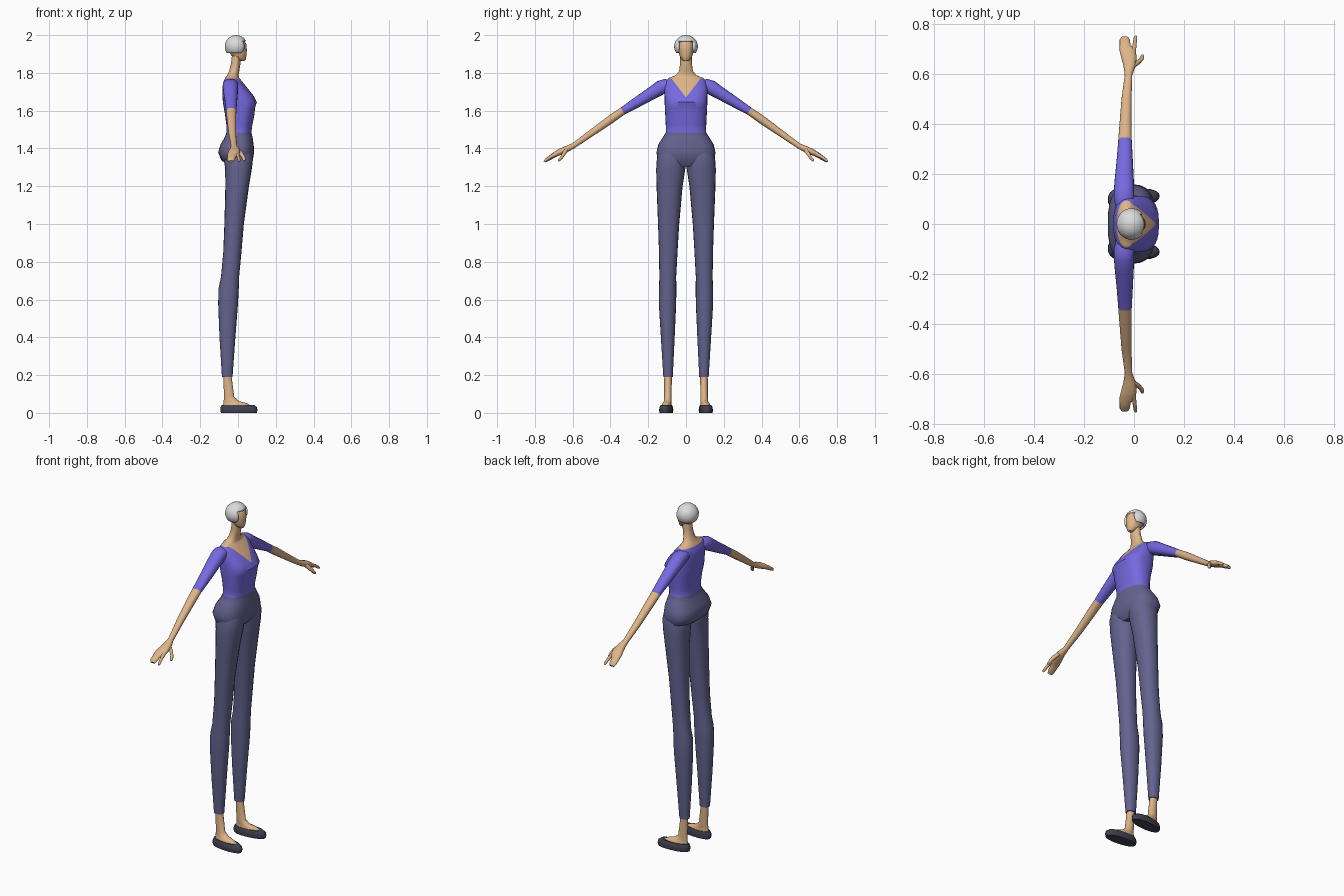
import bpy, bmesh, math
from mathutils import Vector


def material(name, hexcode):
    rgb = [int(hexcode[i:i + 2], 16) / 255 for i in (0, 2, 4)]
    m = bpy.data.materials.new(name)
    m.diffuse_color = [((c + .055) / 1.055) ** 2.4 if c > .04 else c / 12.92 for c in rgb] + [1]
    return m


SKIN = material("skin", "DEB488")
SHIRT = material("violet shirt", "7669E0")
PANTS = material("slate trousers", "65638F")
SHOE = material("dark shoe", "40404F")
HAIR = material("silver hair", "DCDCDC")


def finish(name, bm, mats, mirror=False, angle=45):
    bmesh.ops.recalc_face_normals(bm, faces=bm.faces)
    me = bpy.data.meshes.new(name)
    bm.to_mesh(me)
    bm.free()
    ob = bpy.data.objects.new(name, me)
    bpy.context.collection.objects.link(ob)
    for m in mats:
        me.materials.append(m)
    bpy.ops.object.select_all(action='DESELECT')
    ob.select_set(True)
    bpy.context.view_layer.objects.active = ob
    bpy.ops.object.shade_smooth_by_angle(angle=math.radians(angle))
    if mirror:
        mod = ob.modifiers.new("mirror", 'MIRROR')
        mod.use_axis = (False, True, False)
    return ob


def loft(rings, segs=20):
    """Skin superellipse rings (centre, u, v, exponent) and cap both ends."""
    bm = bmesh.new()
    loops = []
    for c, u, v, n in rings:
        loop = []
        for i in range(segs):
            a = 2 * math.pi * i / segs
            ca, sa = math.cos(a), math.sin(a)
            p = Vector(c) + Vector(u) * math.copysign(abs(ca) ** (2 / n), ca) \
                + Vector(v) * math.copysign(abs(sa) ** (2 / n), sa)
            loop.append(bm.verts.new(p))
        loops.append(loop)
    for a, b in zip(loops, loops[1:]):
        for i in range(segs):
            j = (i + 1) % segs
            bm.faces.new((a[i], a[j], b[j], b[i]))
    bm.faces.new(loops[0])
    bm.faces.new(loops[-1])
    return bm


def level(z, x0, x1, y0, y1, n=2.0):
    """Horizontal ring from its extents."""
    return (((x0 + x1) / 2, (y0 + y1) / 2, z), ((x1 - x0) / 2, 0, 0), (0, (y1 - y0) / 2, 0), n)


def across(x, y, z, rx, r, n=2.2):
    """Ring across the sloping arm."""
    return ((x, y, z), (rx, 0, 0), (0, .57 * r, .82 * r), n)


def cut(bm, co, no):
    bmesh.ops.bisect_plane(bm, geom=bm.verts[:] + bm.edges[:] + bm.faces[:], dist=1e-5,
                           plane_co=co, plane_no=no)


# torso with pelvis and neck
torso = [(1.305, -.05, .055, .11, 2.2), (1.34, -.09, .079, .152, 2.5), (1.38, -.105, .085, .156, 2.6),
         (1.42, -.093, .083, .147, 2.5), (1.46, -.07, .077, .122, 2.3), (1.485, -.061, .071, .107, 2.3),
         (1.52, -.061, .075, .107, 2.3), (1.58, -.069, .087, .110, 2.4), (1.615, -.075, .09, .112, 2.6),
         (1.645, -.08, .1, .113, 2.7), (1.68, -.083, .082, .114, 2.5), (1.72, -.083, .05, .114, 2.4),
         (1.755, -.077, .022, .11, 2.3), (1.774, -.067, .006, .09, 2.1), (1.787, -.058, .002, .055, 2),
         (1.81, -.047, .007, .037, 2), (1.85, -.037, .013, .031, 2), (1.91, -.03, .015, .03, 2)]
bm = loft([level(z, x0, x1, -ry, ry, n) for z, x0, x1, ry, n in torso], 28)
SLOPE = 1.3
cut(bm, (0, 0, 1.77), (0, 0, 1))
for s in (1, -1):                     # V neckline
    cut(bm, (0, 0, 1.67), (0, -s * SLOPE, 1))
for f in bm.faces:
    c = f.calc_center_median()
    neck = c.z > 1.77 or (c.x > -.03 and c.z > 1.67 + SLOPE * abs(c.y))
    f.material_index = 1 if neck else 2 if c.z < 1.485 else 0
finish("torso", bm, [SHIRT, SKIN, PANTS])

# trouser legs
legs = [(.19, -.085, -.029, .07, .12), (.4, -.098, -.014, .06, .133), (.58, -.105, 0, .052, .144),
        (.66, -.103, .004, .051, .143), (.72, -.09, .006, .052, .141), (.85, -.078, .018, .045, .143),
        (1.0, -.072, .031, .036, .148), (1.2, -.067, .058, .018, .156), (1.29, -.068, .073, .004, .158),
        (1.35, -.075, .08, .003, .154), (1.4, -.06, .07, .01, .14)]
finish("trouser_leg", loft([level(*r, 2.2) for r in legs]), [PANTS], True)


def splay(bm):
    """Turn the toes a little outwards."""
    for v in bm.verts:
        if v.co.z < .06:
            v.co.y += .07 * (v.co.x + .05)
    return bm


# bare ankle and instep
foot = [(.015, -.08, .07, .072, .126), (.042, -.079, .064, .073, .125), (.052, -.077, .045, .076, .121),
        (.062, -.076, .005, .077, .117), (.085, -.074, -.02, .076, .116), (.2, -.078, -.035, .075, .115)]
finish("foot", splay(loft([level(*r) for r in foot])), [SKIN], True)

# flat slip-on shoe
shoe = [(0, -.09, .1, .066, .136), (.015, -.094, .103, .064, .138), (.03, -.092, .1, .066, .136),
        (.042, -.086, .084, .071, .129)]
finish("shoe", splay(loft([level(*r, 2.2) for r in shoe])), [SHOE], True)

# arm with half sleeve, wrist and mitten of three fingers
arm = [(-.04, .065, 1.742, .03, .026), (-.04, .095, 1.738, .04, .036), (-.04, .13, 1.724, .041, .039),
       (-.039, .18, 1.693, .038, .034), (-.037, .26, 1.644, .032, .028), (-.036, .335, 1.598, .027, .021),
       (-.034, .4, 1.553, .024, .022), (-.03, .5, 1.482, .02, .018), (-.022, .595, 1.415, .015, .014),
       (-.018, .632, 1.397, .024, .017), (-.02, .665, 1.382, .031, .017), (-.025, .69, 1.37, .032, .014),
       (-.035, .715, 1.354, .022, .012), (-.037, .737, 1.34, .02, .01), (-.037, .747, 1.331, .014, .006)]
bm = loft([across(*r) for r in arm])
for f in bm.faces:
    f.material_index = 1 if f.calc_center_median().y > .335 else 0
finish("arm", bm, [SHIRT, SKIN], True)

# forefinger and thumb
finger = [(-.003, .68, 1.375, .01, .011), (.002, .715, 1.357, .008, .009), (.006, .745, 1.336, .007, .007),
          (.007, .752, 1.33, .004, .004)]
thumb = [(-.005, .63, 1.395, .011, .012), (.014, .645, 1.375, .012, .011), (.028, .658, 1.354, .01, .009),
         (.033, .67, 1.34, .008, .007), (.034, .676, 1.334, .004, .004)]
for name, rows in (("forefinger", finger), ("thumb", thumb)):
    finish(name, loft([across(*r) for r in rows], 10), [SKIN], True)

# head
head = [(1.862, .01, .034, .012), (1.872, -.01, .041, .023), (1.89, -.035, .044, .034),
        (1.92, -.05, .047, .041), (1.95, -.05, .045, .042), (1.972, -.045, .033, .036), (1.988, -.03, .015, .02)]
finish("head", loft([level(z, a, b, -r, r) for z, a, b, r in head], 24), [SKIN])

# hair cap with an opening for the face
bm = bmesh.new()
bmesh.ops.create_uvsphere(bm, u_segments=28, v_segments=18, radius=1)
for v in bm.verts:
    v.co = Vector((-.01 + .06 * v.co.x, .063 * v.co.y, 1.94 + .06 * v.co.z))
for co, no in (((0, 0, 1.905), (0, 0, 1)), ((0, 0, 1.97), (0, 0, 1)),
               ((0, .042, 0), (0, 1, 0)), ((0, -.042, 0), (0, 1, 0))):
    cut(bm, co, no)
gone = []
for f in bm.faces:
    c = f.calc_center_median()
    if c.z < 1.905 or (c.x > 0 and abs(c.y) < .042 and c.z < 1.97):
        gone.append(f)
bmesh.ops.delete(bm, geom=gone, context='FACES')
hair = finish("hair", bm, [HAIR])
mod = hair.modifiers.new("thickness", 'SOLIDIFY')
mod.thickness = .012
mod.offset = -1
